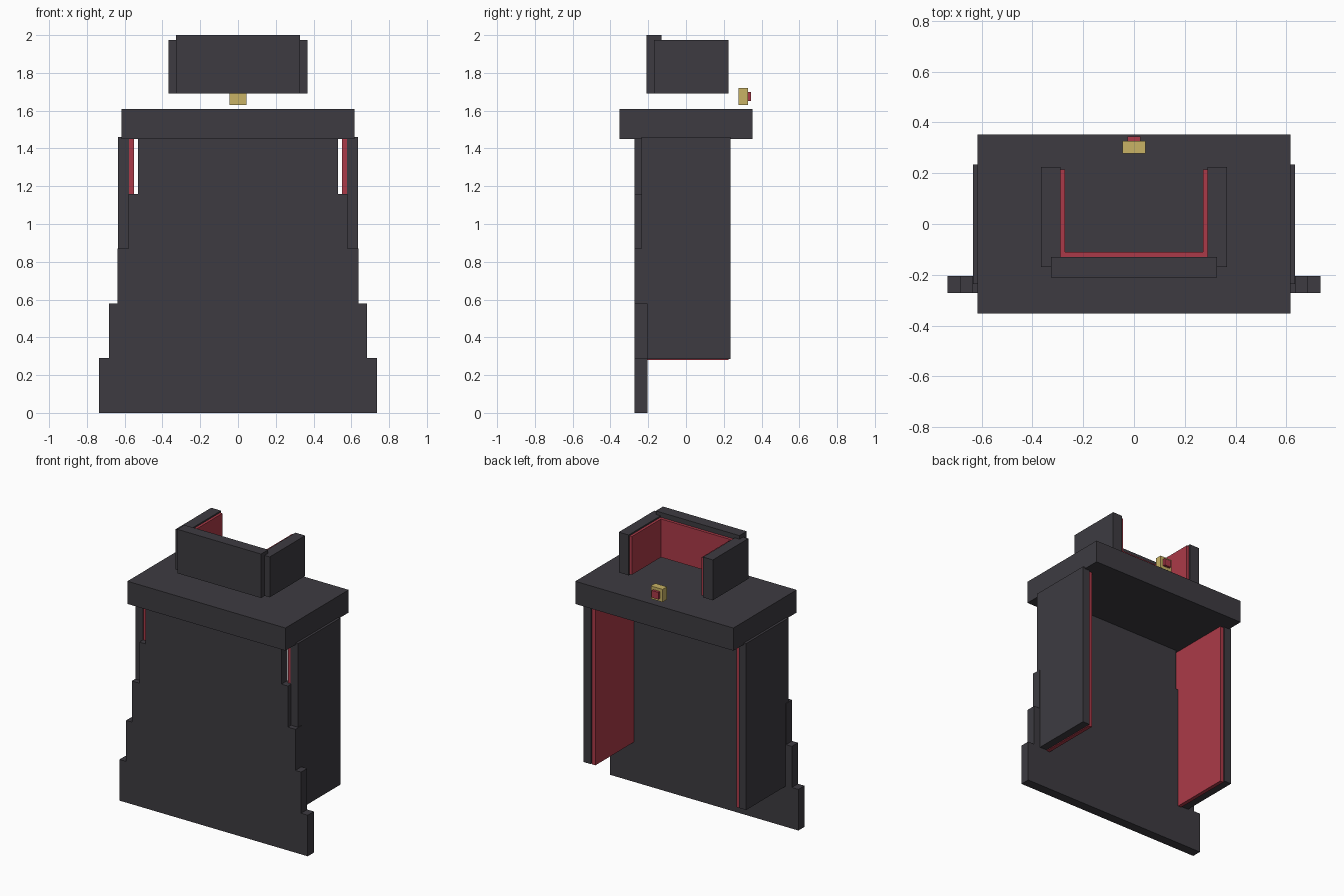
import bpy
import bmesh

default = bpy.data.objects.get("Cube")
if default:
    bpy.data.objects.remove(default, do_unlink=True)


def material(name, color):
    m = bpy.data.materials.new(name)
    m.use_nodes = True
    m.diffuse_color = (*color, 1)
    m.node_tree.nodes["Principled BSDF"].inputs["Base Color"].default_value = (*color, 1)
    return m


DARK = material("charcoal cloth", (0.047, 0.044, 0.053))
RED = material("red lining", (0.41, 0.042, 0.065))
GOLD = material("gold", (0.58, 0.45, 0.13))


def finish(name, bm, mat):
    bmesh.ops.recalc_face_normals(bm, faces=bm.faces)
    mesh = bpy.data.meshes.new(name)
    bm.to_mesh(mesh)
    bm.free()
    mesh.materials.append(mat)
    obj = bpy.data.objects.new(name, mesh)
    bpy.context.collection.objects.link(obj)
    return obj


def box(name, x, y, z, mat):
    """Box spanning the (low, high) pairs on each axis."""
    bm = bmesh.new()
    bmesh.ops.create_cube(bm, size=1)
    for v in bm.verts:
        v.co = [sum(r) / 2 + c * (r[1] - r[0]) for c, r in zip(v.co, (x, y, z))]
    return finish(name, bm, mat)


def pair(name, x, y, z, mat):
    """The same box on the left (+x) and right (-x)."""
    box("left_" + name, x, y, z, mat)
    box("right_" + name, (-x[1], -x[0]), y, z, mat)


# Stepped main panel: one outline narrowing upwards, extruded in depth
step = 0.29
right_edge = []
for i, half_width in enumerate((0.735, 0.683, 0.638, 0.58, 0.53)):
    right_edge += [(half_width, i * step), (half_width, (i + 1) * step)]
outline = right_edge + [(-x, z) for x, z in reversed(right_edge)]
bm = bmesh.new()
face = bm.faces.new([bm.verts.new((x, -0.272, z)) for x, z in outline])
extruded = bmesh.ops.extrude_face_region(bm, geom=[face])["geom"]
bmesh.ops.translate(bm, vec=(0, 0.068, 0),
                    verts=[g for g in extruded if isinstance(g, bmesh.types.BMVert)])
finish("cape_main_panel", bm, DARK)

# Side panels with lining
pair("cape_side", (0.577, 0.634), (-0.236, 0.235), (0.285, 1.46), DARK)
pair("cape_side_lining", (0.55, 0.577), (-0.23, 0.225), (0.28, 1.452), RED)

# Shoulder slab
box("shoulder_slab", (-0.617, 0.617), (-0.352, 0.353), (1.45, 1.61), DARK)

# Raised collar, open on one side, with lining
box("collar_front", (-0.327, 0.327), (-0.21, -0.13), (1.69, 2.0), DARK)
pair("collar_side", (0.29, 0.367), (-0.17, 0.225), (1.69, 1.975), DARK)
box("collar_front_lining", (-0.29, 0.29), (-0.13, -0.11), (1.695, 1.965), RED)
pair("collar_side_lining", (0.272, 0.29), (-0.125, 0.214), (1.695, 1.965), RED)

# Clasp with gem
box("clasp", (-0.046, 0.046), (0.278, 0.327), (1.63, 1.72), GOLD)
box("clasp_gem", (-0.026, 0.026), (0.32, 0.345), (1.65, 1.70), RED)
